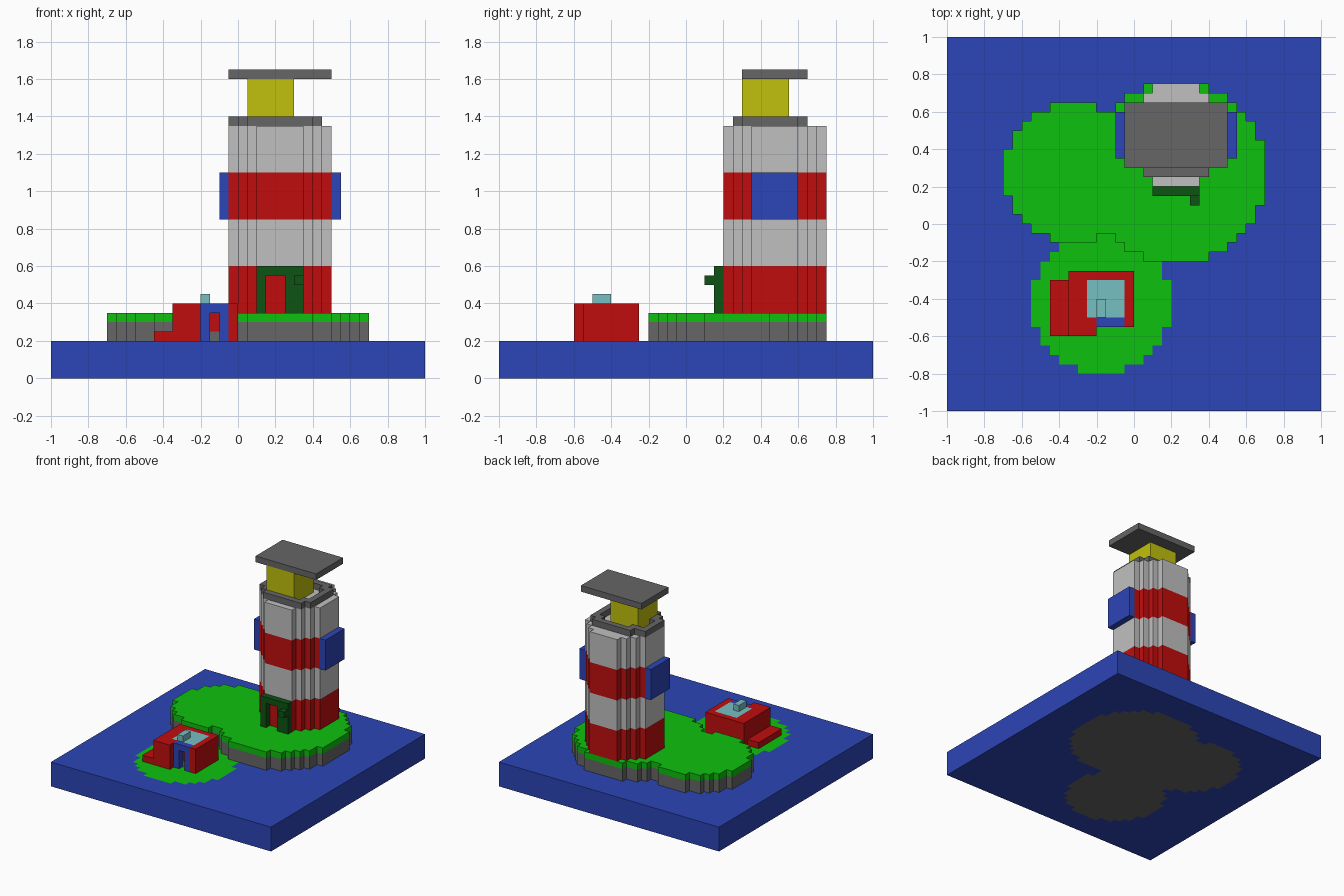
import bpy, bmesh

cube = bpy.data.objects.get("Cube")
if cube:
    bpy.data.objects.remove(cube, do_unlink=True)

U = 0.05  # block size


def linear(v):
    v /= 255
    return v / 12.92 if v <= 0.04045 else ((v + 0.055) / 1.055) ** 2.4


def material(name, *rgb):
    m = bpy.data.materials.new(name)
    col = [linear(v) for v in rgb] + [1.0]
    m.diffuse_color = col
    m.use_nodes = True
    m.node_tree.nodes["Principled BSDF"].inputs["Base Color"].default_value = col
    return m


BLUE = material("sea_blue", 44, 69, 183)
GREEN = material("grass_green", 13, 193, 13)
GREY = material("stone_grey", 102, 102, 102)
RED = material("brick_red", 192, 13, 13)
WHITE = material("pale_grey", 192, 192, 192)
YELLOW = material("lamp_yellow", 193, 193, 13)
DARK = material("door_green", 13, 83, 20)
CYAN = material("glass_cyan", 118, 191, 194)


def rect(x0, x1, y0, y1):
    """Block columns covering a rectangle, in block units."""
    return {(x, y) for x in range(x0, x1) for y in range(y0, y1)}


def disc(cx, cy, r):
    n = int(r) + 1
    return {(cx + i, cy + j) for i in range(-n, n + 1) for j in range(-n, n + 1)
            if i * i + j * j < r * r}


def blocks(name, cells, levels, mats, top=None, bottom=None):
    """Stack of block layers. levels are heights in blocks, one material per
    layer; top and bottom optionally map a cell to a material (None = open)."""
    bm = bmesh.new()
    used = []

    def quad(mat, *pts):
        if mat not in used:
            used.append(mat)
        f = bm.faces.new([bm.verts.new([c * U for c in p]) for p in pts])
        f.material_index = used.index(mat)

    lo, hi = levels[0], levels[-1]
    top = top or (lambda c: mats[-1])
    bottom = bottom or (lambda c: mats[0])
    for c in sorted(cells):
        x, y = c
        X, Y = x + 1, y + 1
        if top(c):
            quad(top(c), (x, y, hi), (X, y, hi), (X, Y, hi), (x, Y, hi))
        if bottom(c):
            quad(bottom(c), (x, Y, lo), (X, Y, lo), (X, y, lo), (x, y, lo))
        sides = (((x, y - 1), (x, y), (X, y)), ((X, y), (X, y), (X, Y)),
                 ((x, Y), (X, Y), (x, Y)), ((x - 1, y), (x, Y), (x, y)))
        for near, a, b in sides:
            if near not in cells:
                for z, Z, m in zip(levels, levels[1:], mats):
                    quad(m, (*a, z), (*b, z), (*b, Z), (*a, Z))
    bmesh.ops.remove_doubles(bm, verts=bm.verts, dist=1e-5)
    me = bpy.data.meshes.new(name)
    bm.to_mesh(me)
    bm.free()
    for m in used:
        me.materials.append(m)
    ob = bpy.data.objects.new(name, me)
    bpy.context.collection.objects.link(ob)
    return ob


def box(name, mat, x0, x1, y0, y1, z0, z1):
    """Plain box, in block units."""
    bm = bmesh.new()
    bmesh.ops.create_cube(bm, size=1)
    for v in bm.verts:
        v.co = ((x0 if v.co.x < 0 else x1) * U, (y0 if v.co.y < 0 else y1) * U,
                (z0 if v.co.z < 0 else z1) * U)
    me = bpy.data.meshes.new(name)
    bm.to_mesh(me)
    bm.free()
    me.materials.append(mat)
    ob = bpy.data.objects.new(name, me)
    bpy.context.collection.objects.link(ob)
    return ob


def nothing(c):
    return None


# Sea slab with the flat islet set into its top and rock showing underneath
big = disc(4, 5, 9.5) | disc(-7, 5, 7.5)
islet = disc(-4, -9, 7.5)
blocks("sea", rect(-20, 20, -20, 20), [0, 4], [BLUE],
       top=lambda c: None if c in big else GREEN if c in islet else BLUE,
       bottom=lambda c: GREY if c in big | islet else BLUE)

# Raised island: rock with a grass layer
blocks("island", big, [4, 6, 7], [GREY, GREEN], bottom=nothing)

# Striped tower
blocks("tower", disc(4, 9, 5.5), [7, 12, 17, 22, 27], [RED, WHITE, RED, WHITE],
       bottom=nothing)
for side, x in (("left", 10), ("right", -2)):
    box(side + "_window", BLUE, x, x + 1, 7, 12, 17, 22)

# Tower door surround and its lamp
box("door_post_right", DARK, 2, 3, 3, 4, 7, 12)
box("door_post_left", DARK, 5, 7, 3, 4, 7, 12)
box("door_lintel", DARK, 3, 5, 3, 4, 11, 12)
box("door_lamp", DARK, 6, 7, 2, 3, 10, 11)

# Gallery rail: rim of the gallery floor plan
plan = rect(1, 8, 5, 13) | rect(0, 9, 6, 12) | rect(-1, 9, 7, 12)
rim = {(x, y) for x, y in plan if not rect(x - 1, x + 2, y - 1, y + 2) <= plan}
blocks("gallery_rail", rim, [27, 28], [GREY], bottom=nothing)

# Lantern and roof
box("lantern", YELLOW, 1, 6, 6, 11, 27, 32)
box("lantern_roof", GREY, -1, 10, 6, 13, 32, 33)

# House with a glass panel in the roof
glass = rect(-5, -1, -10, -6)
walls = rect(-7, -4, -12, -5) | rect(-4, 0, -10, -5) | rect(-1, 0, -11, -10)
blocks("house", walls, [4, 8], [RED],
       top=lambda c: CYAN if c in glass else RED, bottom=nothing)
box("house_side_step", RED, -9, -7, -12, -6, 4, 5)
box("chimney", CYAN, -4, -3, -10, -8, 8, 9)

# House porch with door opening and sill
box("porch_post_right", BLUE, -4, -3, -11, -10, 4, 8)
box("porch_post_left", BLUE, -2, -1, -11, -10, 4, 8)
box("porch_lintel", BLUE, -3, -2, -11, -10, 7, 8)
box("door_sill", GREY, -3, -2, -10.1, -10, 4, 5)
